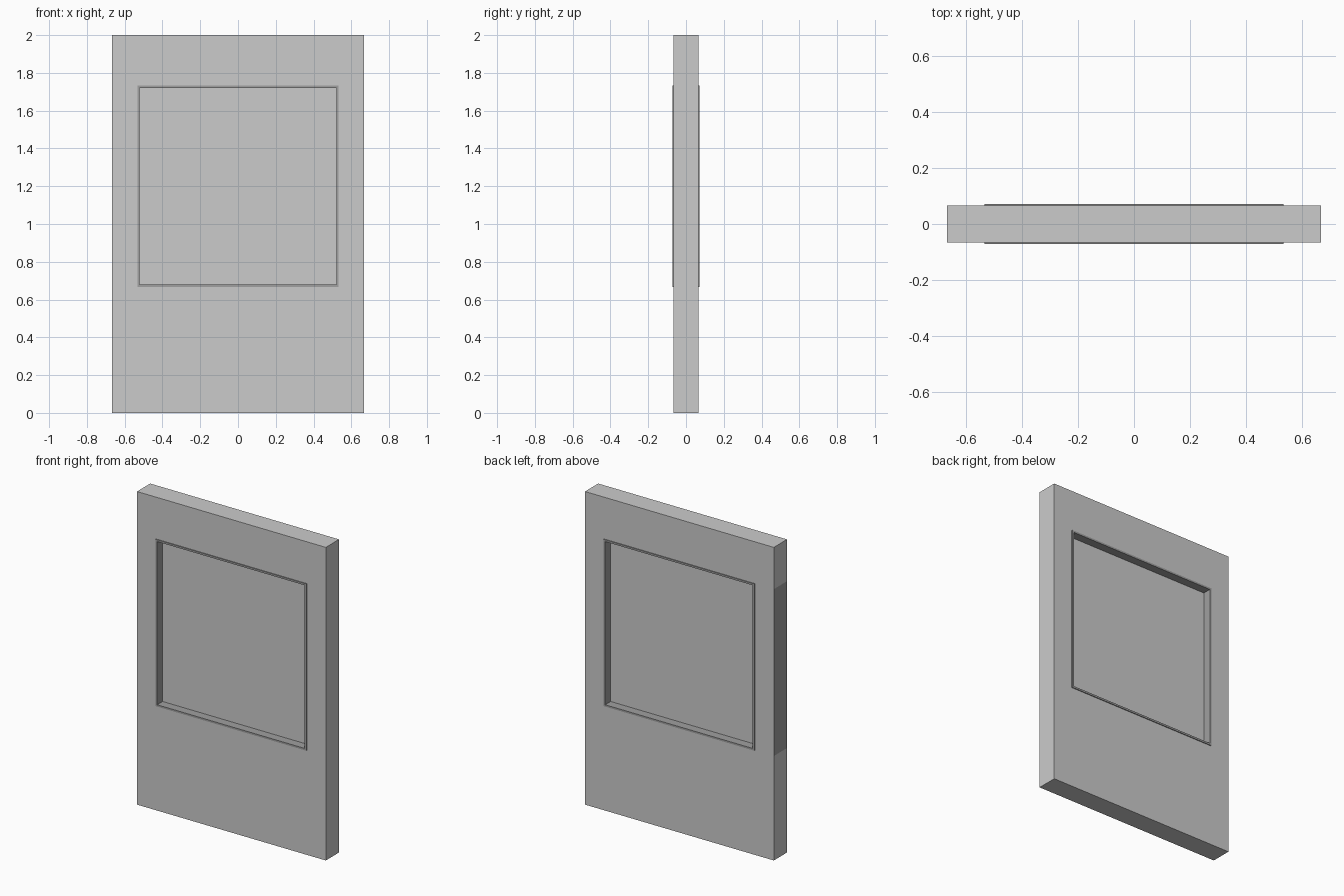
import bpy, bmesh

if "Cube" in bpy.data.objects:
    bpy.data.objects.remove(bpy.data.objects["Cube"])

WINDOW_Z = 1.2


def material(name, grey):
    m = bpy.data.materials.new(name)
    m.diffuse_color = (grey, grey, grey, 1)
    m.use_nodes = True
    m.node_tree.nodes["Principled BSDF"].inputs["Base Color"].default_value = m.diffuse_color
    return m


def panel(name, xs, zs, half_depth, hole=False, mats=()):
    """Upright slab on a grid of x and z lines, optionally without its middle cell."""
    bm = bmesh.new()
    grid = [[bm.verts.new((x, -half_depth, z)) for z in zs] for x in xs]
    for i in range(len(xs) - 1):
        for j in range(len(zs) - 1):
            if hole and i == 1 and j == 1:
                continue
            bm.faces.new((grid[i][j], grid[i + 1][j], grid[i + 1][j + 1], grid[i][j + 1]))
    extruded = bmesh.ops.extrude_face_region(bm, geom=bm.faces[:])["geom"]
    for v in extruded:
        if isinstance(v, bmesh.types.BMVert):
            v.co.y = half_depth
    bmesh.ops.recalc_face_normals(bm, faces=bm.faces[:])
    mesh = bpy.data.meshes.new(name)
    bm.to_mesh(mesh)
    bm.free()
    for m in mats:
        mesh.materials.append(m)
    obj = bpy.data.objects.new(name, mesh)
    bpy.context.collection.objects.link(obj)
    return obj


def around(outer, inner, centre=0.0):
    return [centre - outer, centre - inner, centre + inner, centre + outer]


light = material("wall_grey", 0.8)
dark = material("frame_grey", 0.35)
glass = material("pane_grey", 0.58)

OPENING, INNER = 0.533, 0.521

# Wall slab with a square opening
wall = panel("wall", around(0.667, OPENING),
             [0, WINDOW_Z - OPENING, WINDOW_Z + OPENING, 2],
             0.0667, True, (light, dark))

# Dark middle strip on the left edge
for f in wall.data.polygons:
    if f.center.x < -0.66 and abs(f.center.z - WINDOW_Z) < 0.1:
        f.material_index = 1

# Thin frame lining the opening, slightly proud of the wall on both sides
panel("window_frame", around(OPENING, INNER), around(OPENING, INNER, WINDOW_Z),
      0.072, True, (dark,))

# Recessed pane
panel("window_pane", [-INNER, INNER], [WINDOW_Z - INNER, WINDOW_Z + INNER],
      0.017, False, (glass,))
